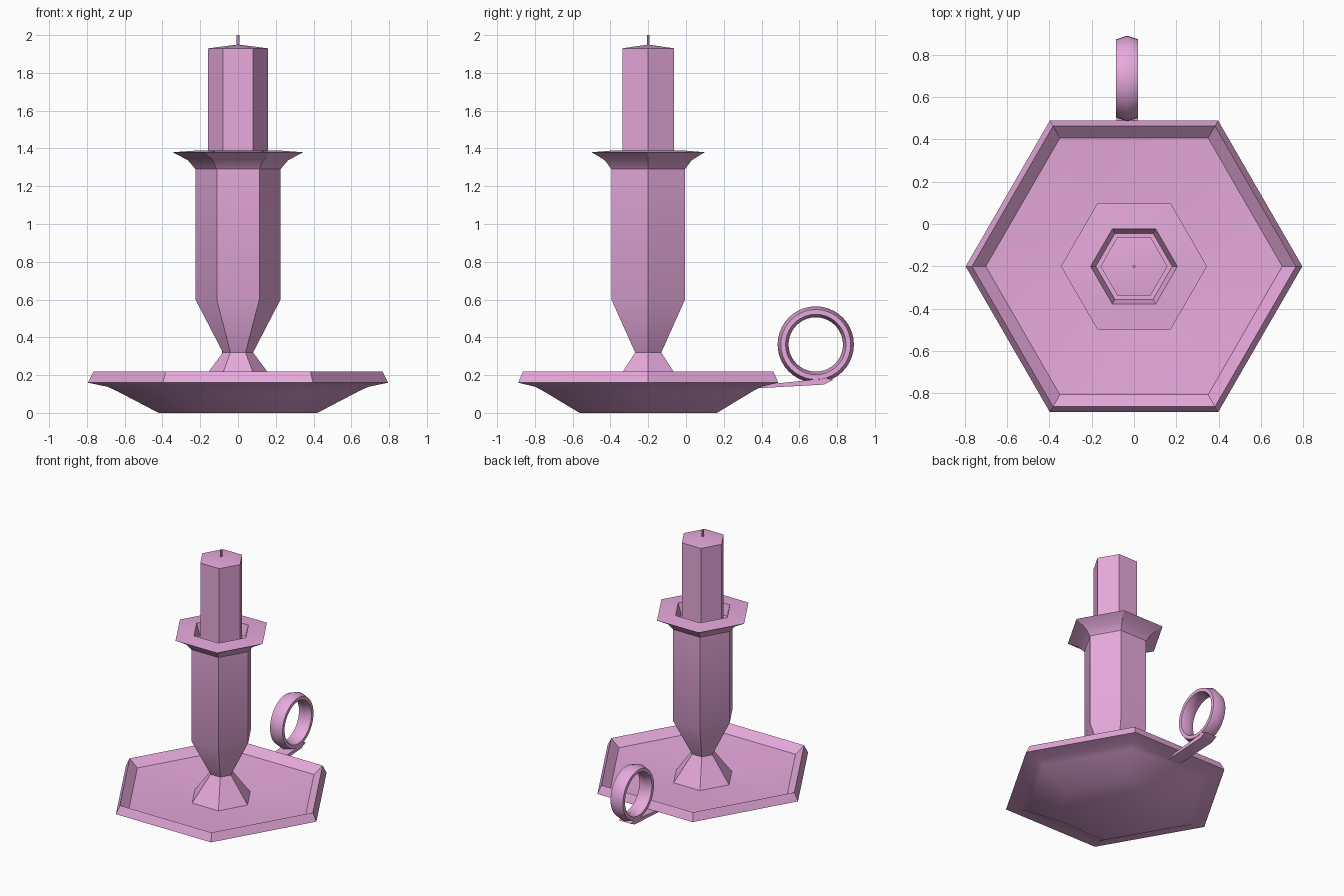
import bpy, bmesh, math

if "Cube" in bpy.data.objects:
    bpy.data.objects.remove(bpy.data.objects["Cube"])

CY = -0.2  # axis of the candlestick

mat = bpy.data.materials.new("pink_enamel")
mat.diffuse_color = (0.80, 0.40, 0.72, 1)
mat.use_nodes = True
mat.node_tree.nodes["Principled BSDF"].inputs["Base Color"].default_value = mat.diffuse_color


def finish(name, bm, angle):
    bmesh.ops.remove_doubles(bm, verts=bm.verts, dist=1e-5)
    bmesh.ops.recalc_face_normals(bm, faces=bm.faces)
    mesh = bpy.data.meshes.new(name)
    bm.to_mesh(mesh)
    bm.free()
    mesh.materials.append(mat)
    ob = bpy.data.objects.new(name, mesh)
    bpy.context.collection.objects.link(ob)
    bpy.ops.object.select_all(action='DESELECT')
    ob.select_set(True)
    bpy.context.view_layer.objects.active = ob
    bpy.ops.object.shade_smooth_by_angle(angle=math.radians(angle))
    return ob


def lathe(name, profile, sides=6, angle=30):
    """Turn an (r, z) profile into a faceted solid; corners point along x."""
    bm = bmesh.new()
    rings = []
    for r, z in profile:
        if r == 0:
            rings.append([bm.verts.new((0, CY, z))] * sides)
        else:
            rings.append([bm.verts.new((r * math.cos(math.tau * i / sides),
                                        CY + r * math.sin(math.tau * i / sides), z))
                          for i in range(sides)])
    for a, b in zip(rings, rings[1:]):
        for i in range(sides):
            j = (i + 1) % sides
            bm.faces.new(list(dict.fromkeys((a[i], a[j], b[j], b[i]))))
    return finish(name, bm, angle)


# Hexagonal dish with raised rim
lathe("dish", [(0, 0), (0.42, 0), (0.64, 0.115), (0.69, 0.138), (0.795, 0.16),
               (0.765, 0.22), (0.70, 0.165), (0.21, 0.13), (0, 0.13)], angle=35)

# Stem, drip pan and open socket in one turned piece
lathe("stem_and_drip_pan", [(0, 0.12), (0.22, 0.13), (0.08, 0.32), (0.225, 0.60),
                            (0.225, 1.29), (0.265, 1.337), (0.345, 1.38),
                            (0.205, 1.39), (0.18, 1.31), (0, 1.31)])

# Candle and wick
lathe("candle", [(0, 1.30), (0.158, 1.30), (0.158, 1.93), (0, 1.95)])
lathe("wick", [(0, 1.94), (0.008, 1.94), (0.008, 2.0), (0, 2.0)])

# Finger ring: hexagonal section swept round the x axis
HX, HY, HZ = -0.032, 0.687, 0.362
section = [(0.202, 0), (0.185, 0.052), (0.16, 0.052),
           (0.144, 0), (0.16, -0.052), (0.185, -0.052)]
N = 40
bm = bmesh.new()
rings = []
for i in range(N):
    t = math.tau * i / N
    rings.append([bm.verts.new((HX + x, HY + r * math.cos(t), HZ + r * math.sin(t)))
                  for r, x in section])
for i in range(N):
    a, b = rings[i], rings[(i + 1) % N]
    for k in range(6):
        m = (k + 1) % 6
        bm.faces.new((a[k], a[m], b[m], b[k]))
finish("finger_ring", bm, 65)

# Flat bar joining the ring to the dish
side = [(0.37, 0.13), (0.73, 0.15), (0.78, 0.175), (0.74, 0.185), (0.60, 0.168), (0.37, 0.145)]
bm = bmesh.new()
left, right = [[bm.verts.new((HX + s * 0.05, y, z)) for y, z in side] for s in (-1, 1)]
bm.faces.new(left)
bm.faces.new(right)
for k in range(len(side)):
    m = (k + 1) % len(side)
    bm.faces.new((left[k], left[m], right[m], right[k]))
finish("handle_bar", bm, 30)
